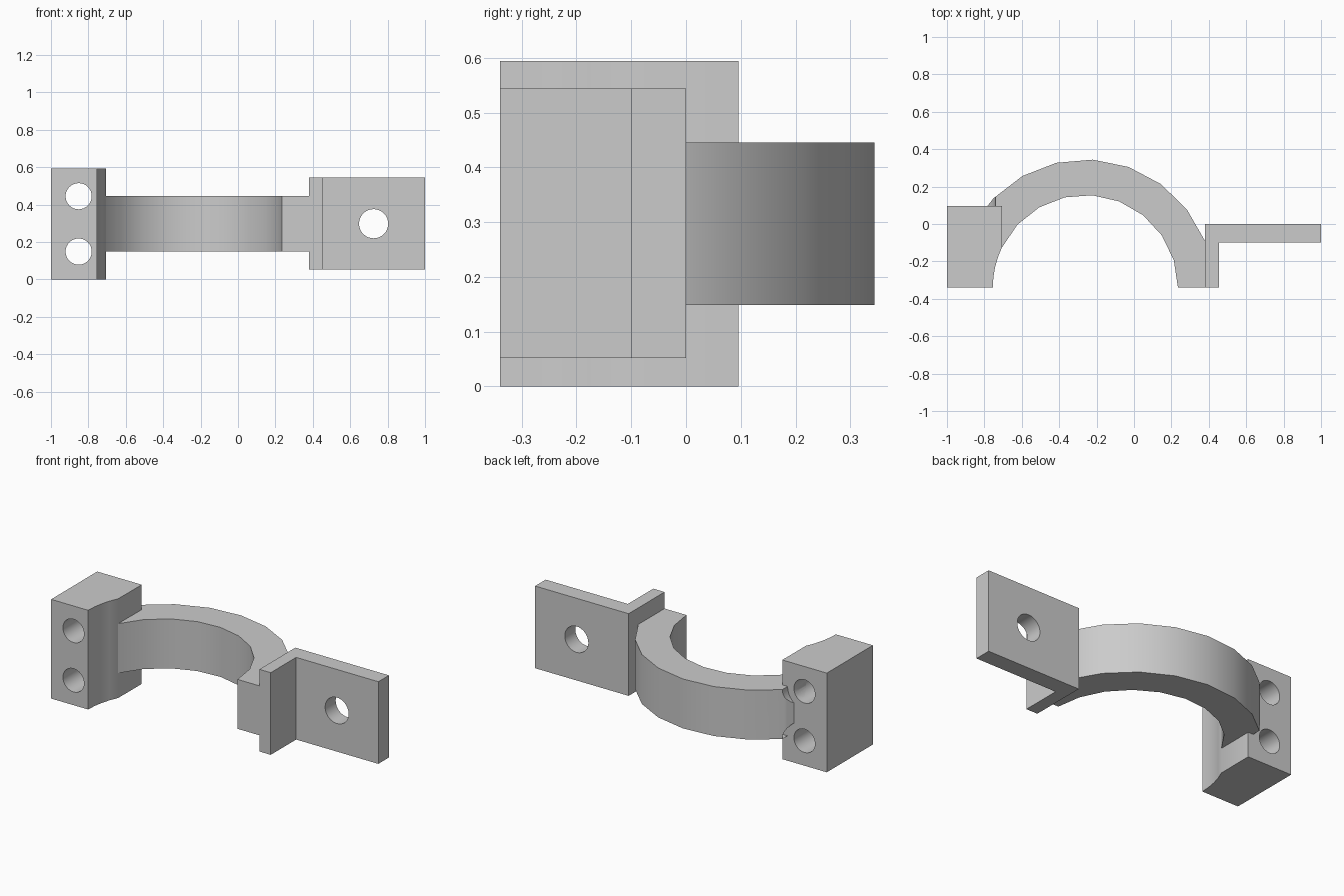
import bpy, bmesh
from math import cos, sin, pi, radians
from mathutils import Matrix

old = bpy.data.objects.get("Cube")
if old:
    bpy.data.objects.remove(old, do_unlink=True)

GREY = (0.6, 0.6, 0.6, 1)
grey = bpy.data.materials.new("plain_grey")
grey.use_nodes = True
grey.diffuse_color = GREY
grey.node_tree.nodes["Principled BSDF"].inputs["Base Color"].default_value = GREY

CX, CY = -0.26, -0.34      # centre of the arch
R_IN, R_OUT = 0.495, 0.685
FRONT, BLOCK_BACK = -0.34, 0.096


def add_object(name, bm):
    bmesh.ops.recalc_face_normals(bm, faces=bm.faces[:])
    mesh = bpy.data.meshes.new(name)
    bm.to_mesh(mesh)
    bm.free()
    mesh.materials.append(grey)
    obj = bpy.data.objects.new(name, mesh)
    bpy.context.collection.objects.link(obj)
    return obj


def extrude_profile(name, points, z0, z1):
    bm = bmesh.new()
    face = bm.faces.new([bm.verts.new((x, y, z0)) for x, y in points])
    top = bmesh.ops.extrude_face_region(bm, geom=[face])["geom"]
    verts = [v for v in top if isinstance(v, bmesh.types.BMVert)]
    bmesh.ops.translate(bm, verts=verts, vec=(0, 0, z1 - z0))
    return add_object(name, bm)


def drill(obj, x, z, radius, y0, y1):
    """Cut a round hole running along y."""
    bm = bmesh.new()
    place = Matrix.Translation((x, (y0 + y1) / 2, z)) @ Matrix.Rotation(pi / 2, 4, 'X')
    bmesh.ops.create_cone(bm, cap_ends=True, segments=32, radius1=radius,
                          radius2=radius, depth=y1 - y0, matrix=place)
    cutter = add_object("hole_cutter", bm)
    cutter.hide_render = True
    mod = obj.modifiers.new("hole", 'BOOLEAN')
    mod.operation, mod.solver, mod.object = 'DIFFERENCE', 'EXACT', cutter
    bpy.context.view_layer.objects.active = obj
    bpy.ops.object.modifier_apply(modifier=mod.name)
    bpy.data.objects.remove(cutter, do_unlink=True)


def arc(radius, start, step, first, last):
    angles = [radians(start + step * i) for i in range(first, last)]
    return [(CX + radius * cos(a), CY + radius * sin(a)) for a in angles]


# Faceted arch, its far end buried in the clamp block
inner = arc(R_IN, 0, 360 / 21, 0, 10)
outer = arc(R_OUT, 4.9, 360 / 22, 1, 9)
outer[0] = (0.38, outer[0][1])
arch = extrude_profile(
    "arch", inner + [(-0.74, -0.1), (-0.82, 0.05)] + outer[::-1] + [(0.38, FRONT)],
    0.149, 0.445)

# Clamp block with a hollow that follows the arch
hollow = arc(R_IN, 154.3, 25.7 / 4, 0, 5)
block = extrude_profile(
    "clamp_block",
    [(-1, FRONT), (-1, BLOCK_BACK), (-0.705, BLOCK_BACK)] + hollow, 0, 0.594)

# Bolt holes, with clearance for the bolt heads behind the block
for z in (0.149, 0.445):
    for part in (block, arch):
        drill(part, -0.852, z, 0.07, -0.5, 0.5)
    drill(arch, -0.852, z, 0.112, 0.085, 0.5)

# Angled mounting plate with one hole
plate = extrude_profile(
    "mounting_plate",
    [(0.38, FRONT), (0.455, FRONT), (0.455, -0.1), (1, -0.1), (1, 0), (0.38, 0)],
    0.052, 0.544)
drill(plate, 0.725, 0.298, 0.078, -0.3, 0.2)

# Smooth curved walls, keep corners sharp
bpy.ops.object.select_all(action='DESELECT')
for part in (arch, block, plate):
    part.select_set(True)
bpy.context.view_layer.objects.active = arch
bpy.ops.object.shade_smooth_by_angle(angle=radians(30))
